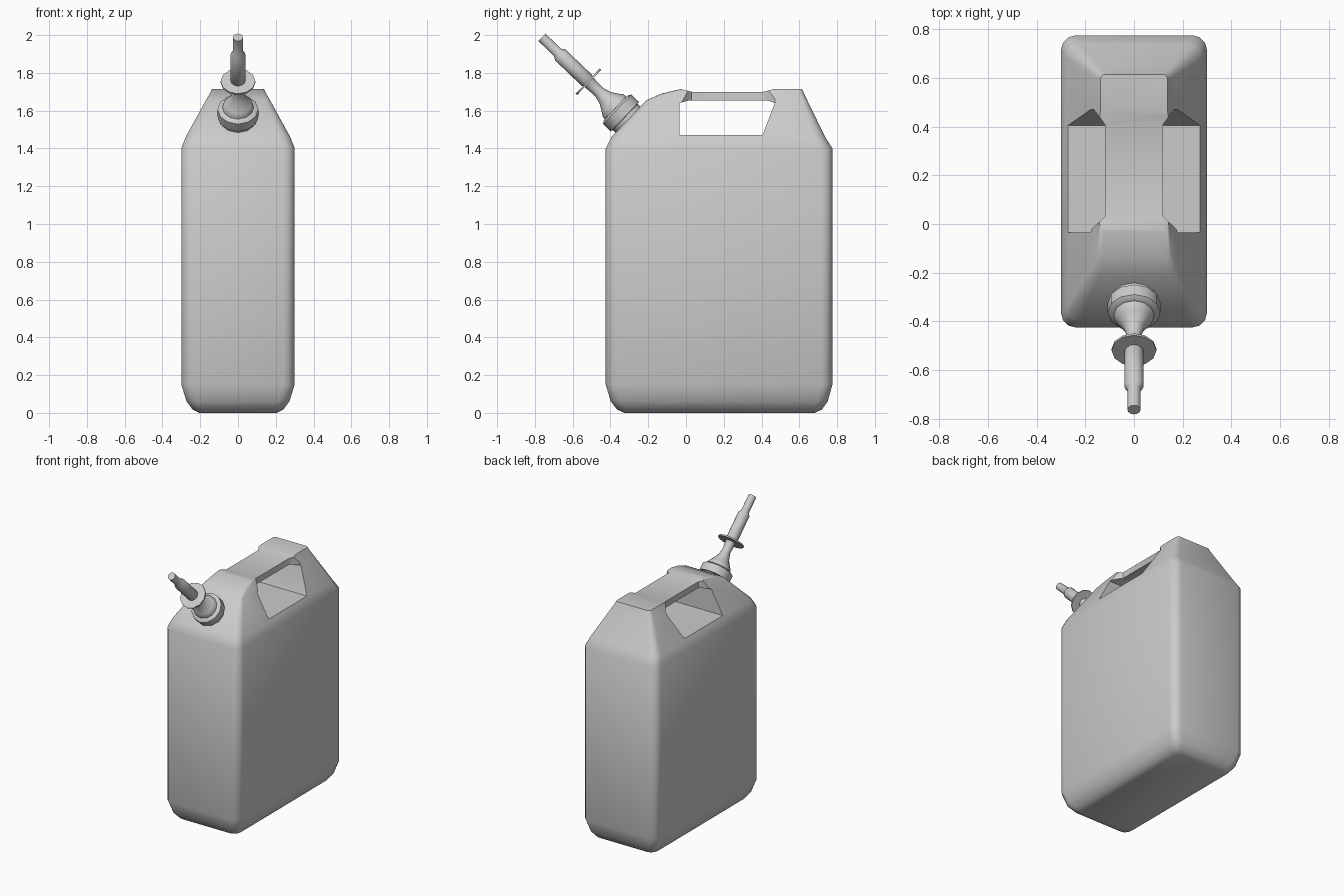
import bpy, bmesh, math
from mathutils import Vector, Matrix

if "Cube" in bpy.data.objects:
    bpy.data.objects.remove(bpy.data.objects["Cube"])


def make_object(name, bm):
    bmesh.ops.recalc_face_normals(bm, faces=bm.faces)
    me = bpy.data.meshes.new(name)
    bm.to_mesh(me)
    bm.free()
    ob = bpy.data.objects.new(name, me)
    bpy.context.collection.objects.link(ob)
    return ob


def activate(ob):
    bpy.ops.object.select_all(action='DESELECT')
    ob.select_set(True)
    bpy.context.view_layer.objects.active = ob


def smooth(ob, degrees):
    activate(ob)
    bpy.ops.object.shade_smooth_by_angle(angle=math.radians(degrees))


def loft(name, rings):
    bm = bmesh.new()
    loops = [[bm.verts.new(p) for p in ring] for ring in rings]
    n = len(loops[0])
    for a, b in zip(loops, loops[1:]):
        for i in range(n):
            j = (i + 1) % n
            bm.faces.new((a[i], a[j], b[j], b[i]))
    bm.faces.new(loops[0][::-1])
    bm.faces.new(loops[-1])
    return make_object(name, bm)


def rounded_rect(z, hx, y0, y1, r):
    pts = []
    corners = [(hx - r, y1 - r, 0), (-hx + r, y1 - r, 90),
               (-hx + r, y0 + r, 180), (hx - r, y0 + r, 270)]
    for cx, cy, start in corners:
        for k in range(4):
            a = math.radians(start + 30 * k)
            pts.append((cx + r * math.cos(a), cy + r * math.sin(a), z))
    return pts


def cut(target, cutter):
    mod = target.modifiers.new("cut", 'BOOLEAN')
    mod.operation = 'DIFFERENCE'
    mod.solver = 'EXACT'
    mod.object = cutter
    activate(target)
    bpy.ops.object.modifier_apply(modifier=mod.name)
    bpy.data.objects.remove(cutter)


# Can body: stacked rounded rectangles (z, half width, front y, back y, corner radius)
body = loft("can_body", [rounded_rect(*s) for s in [
    (0.0, 0.205, -0.325, 0.68, 0.04),
    (0.018, 0.24, -0.365, 0.72, 0.05),
    (0.06, 0.272, -0.398, 0.75, 0.055),
    (0.15, 0.30, -0.425, 0.775, 0.06),
    (1.40, 0.30, -0.425, 0.775, 0.06),
    (1.46, 0.277, -0.395, 0.737, 0.055),
    (1.655, 0.17, -0.21, 0.642, 0.03),
    (1.69, 0.15, -0.13, 0.625, 0.025),
    (1.714, 0.138, -0.03, 0.615, 0.02)]])

# Grip opening through the sides and the dip along the top of the grip
opening = [(-0.035, 1.47), (0.405, 1.47), (0.47, 1.64), (0.43, 1.655),
           (0.02, 1.655), (-0.035, 1.64)]
dip = [(-0.035, 1.716), (0.03, 1.70), (0.41, 1.70), (0.47, 1.716),
       (0.47, 1.8), (-0.035, 1.8)]
for outline in (opening, dip):
    cut(body, loft("cutter", [[(x, y, z) for y, z in outline] for x in (-0.5, 0.5)]))

# Narrow the grip from both sides
side = [(0.4, -0.035), (0.19, -0.035), (0.12, 0.03), (0.12, 0.41),
        (0.165, 0.47), (0.4, 0.47)]
for s in (1, -1):
    cut(body, loft("cutter", [[(s * x, y, z) for x, y in side] for z in (1.64, 1.8)]))
smooth(body, 40)

# Screw cap and pouring spout, turned around a slanted axis (distance, radius)
BASE = Vector((0, -0.315, 1.56))
AXIS = Vector((0, -0.723, 0.691))
TURN = Matrix.Translation(BASE) @ AXIS.to_track_quat('Z', 'Y').to_matrix().to_4x4()


def turned(name, profile, sides=12):
    rings = [[TURN @ Vector((r * math.cos(2 * math.pi * i / sides),
                             r * math.sin(2 * math.pi * i / sides), t))
              for i in range(sides)] for t, r in profile]
    smooth(loft(name, rings), 40)


turned("screw_cap", [(-0.05, 0.095), (0.01, 0.095), (0.012, 0.108), (0.068, 0.108),
                     (0.078, 0.094), (0.08, 0.08)])
turned("spout", [(0.07, 0.084), (0.1, 0.08), (0.112, 0.07), (0.155, 0.043),
                 (0.2, 0.03), (0.28, 0.034), (0.29, 0.04), (0.485, 0.04),
                 (0.505, 0.027), (0.62, 0.027)])
turned("spout_flange", [(0.274, 0.092), (0.284, 0.092)])
